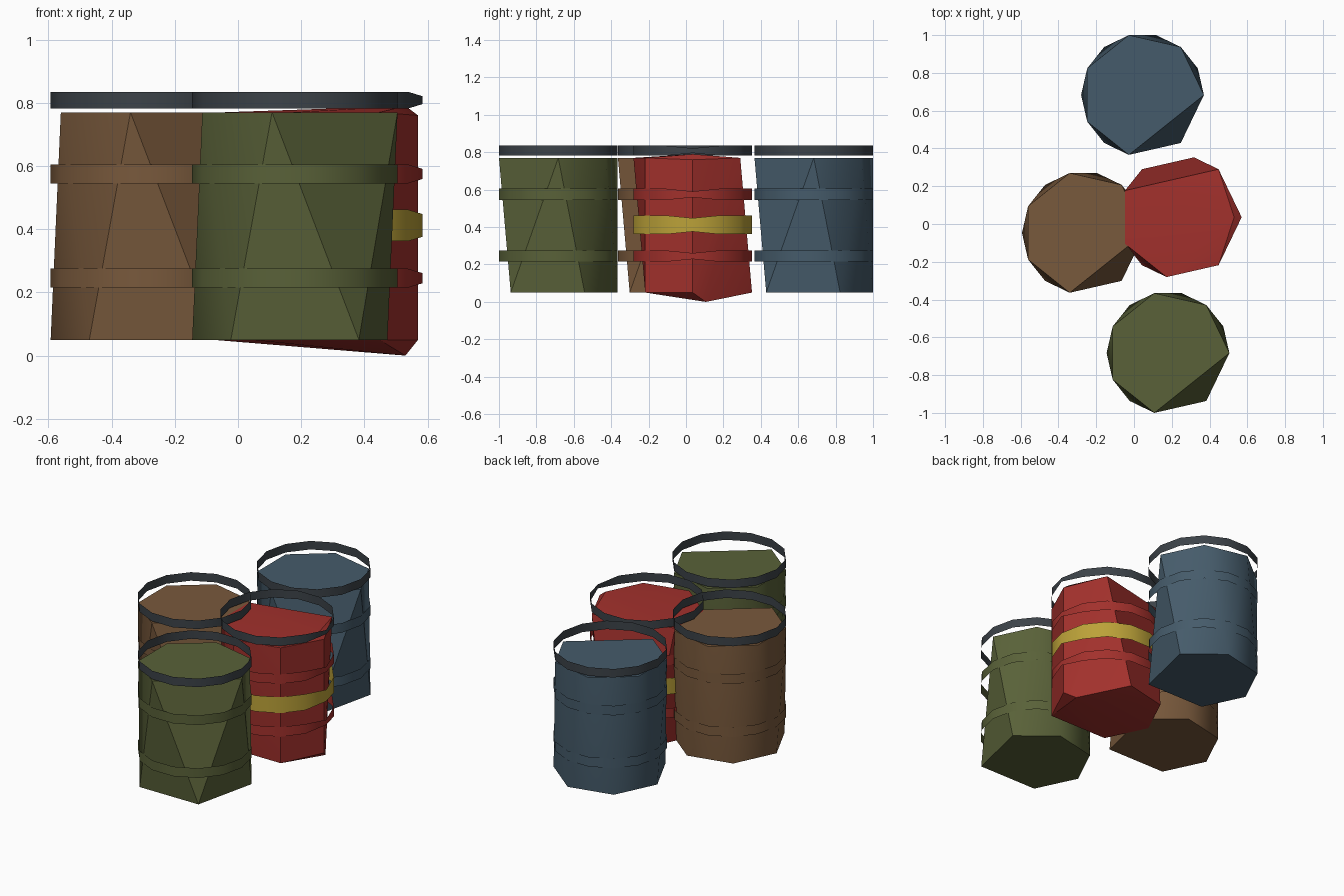
import bpy, bmesh, math

if "Cube" in bpy.data.objects:
    bpy.data.objects.remove(bpy.data.objects["Cube"])

R, SIDES = 0.325, 14
TOP, BOTTOM = 0.77, 0.05


def material(name, rgb):
    m = bpy.data.materials.new(name)
    m.diffuse_color = (*rgb, 1)
    m.use_nodes = True
    m.node_tree.nodes["Principled BSDF"].inputs["Base Color"].default_value = m.diffuse_color
    return m


def finish(bm, name, mat, angle):
    me = bpy.data.meshes.new(name)
    bm.to_mesh(me)
    bm.free()
    me.materials.append(mat)
    ob = bpy.data.objects.new(name, me)
    bpy.context.collection.objects.link(ob)
    bpy.ops.object.select_all(action='DESELECT')
    ob.select_set(True)
    bpy.context.view_layer.objects.active = ob
    bpy.ops.object.shade_smooth_by_angle(angle=math.radians(angle))
    return ob


def spot(c, i, z, r=R):
    # point number i of the 14-sided circle
    a = 2 * math.pi * i / SIDES
    return (c[0] + r * math.cos(a), c[1] + r * math.sin(a), z)


def body(name, c, tops, bottoms, mat, extra=()):
    # faceted drum: the top and bottom use different corners of the circle
    bm = bmesh.new()
    pts = [spot(c, i, TOP) for i in tops] + [spot(c, i, BOTTOM) for i in bottoms]
    for p in pts + list(extra):
        bm.verts.new(p)
    res = bmesh.ops.convex_hull(bm, input=bm.verts)
    bmesh.ops.recalc_face_normals(bm, faces=bm.faces)
    bmesh.ops.dissolve_limit(bm, angle_limit=0.01, verts=bm.verts, edges=bm.edges)
    finish(bm, name, mat, 32)


def band(name, c, z0, z1, mat, pinched):
    # thin open ring; the pinched kind narrows at its +x corner
    bm = bmesh.new()
    loops = []
    for z, s in ((z0, 1), (z1, -1)):
        loop = []
        for i in range(SIDES):
            p = pinched and i == 0
            loop.append(bm.verts.new(spot(c, i, z + (0.014 * s if p else 0),
                                          R + (0.014 if p else 0))))
        loops.append(loop)
    lo, hi = loops
    for i in range(SIDES):
        j = (i + 1) % SIDES
        bm.faces.new((lo[i], lo[j], hi[j], hi[i]))
    finish(bm, name, mat, 40)


rim_mat = material("dark_steel", (0.045, 0.055, 0.065))
yellow = material("yellow_stripe", (0.50, 0.36, 0.04))

EVEN, ODD = (0, 2, 4, 6, 8, 10), (1, 3, 5, 7, 9, 12)
RED_C = (0.245, 0.036)
barrels = [
    ("blue", (0.045, 0.683), (0.06, 0.105, 0.145)),
    ("green", (0.18, -0.683), (0.10, 0.12, 0.04)),
    ("brown", (-0.268, -0.047), (0.19, 0.10, 0.045)),
    ("red", RED_C, (0.36, 0.03, 0.025)),
]

for name, c, rgb in barrels:
    mat = material(name + "_paint", rgb)
    red = name == "red"
    if red:
        # warped drum with a raised top corner and a sagging bottom corner
        x, y = c
        extra = [(x + 0.285, y, 0.79), (x + 0.325, y, 0.76),
                 (x + 0.325, y, 0.05), (x + 0.285, y + 0.07, 0.0)]
        body("red_barrel_body", c, (2, 6, 8, 10, 12), (3, 5, 7, 9, 12), mat, extra)
    else:
        body(name + "_barrel_body", c, EVEN, ODD, mat)
    band(name + "_lower_hoop", c, 0.215, 0.275, mat, red)
    band(name + "_upper_hoop", c, 0.545, 0.605, mat, red)
    band(name + "_top_rim", c, 0.782, 0.835, rim_mat, red)

# warning stripe around the red barrel
band("yellow_stripe", RED_C, 0.362, 0.462, yellow, True)
